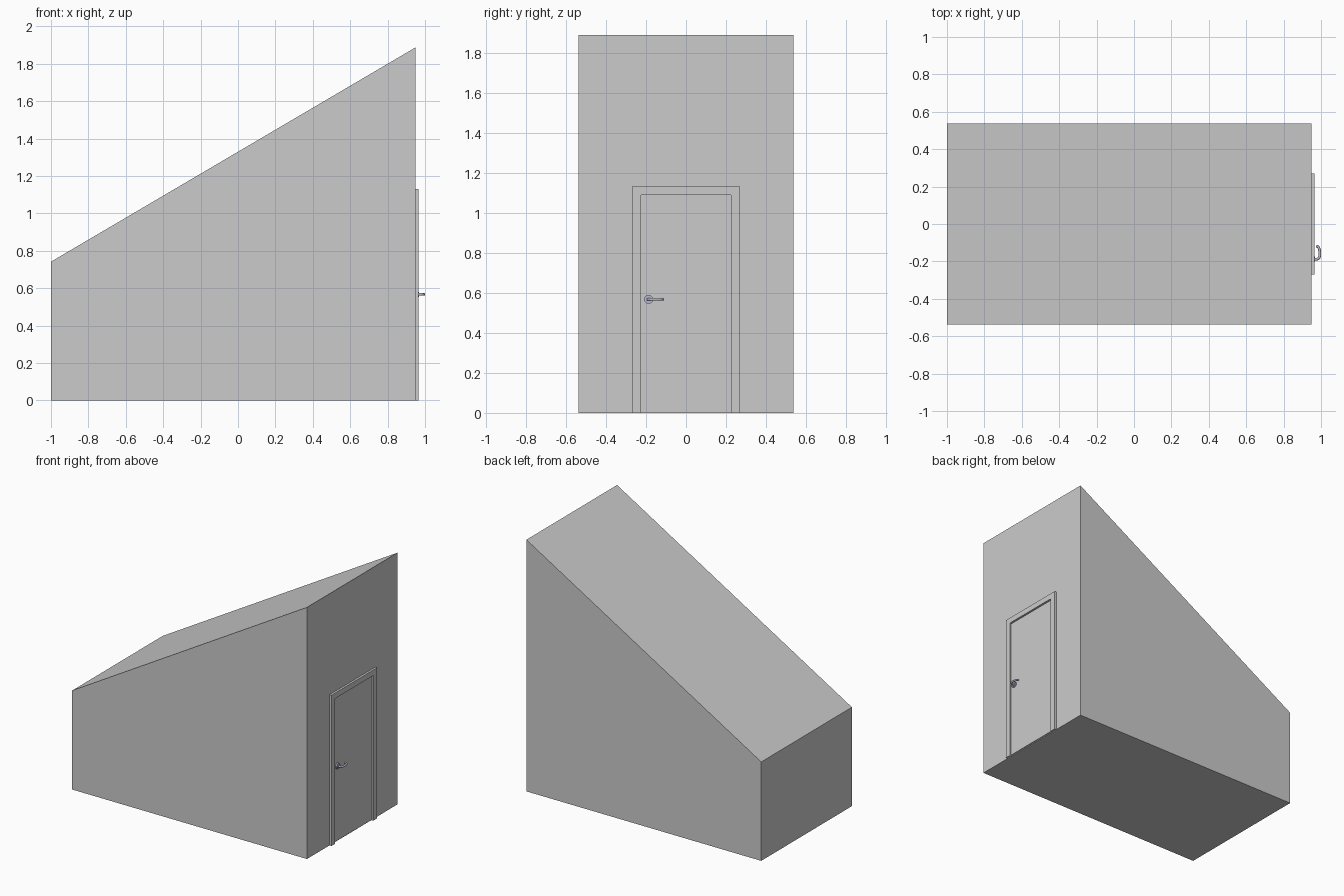
import bpy, bmesh, math
from mathutils import Matrix, Vector

if "Cube" in bpy.data.objects:
    bpy.data.objects.remove(bpy.data.objects["Cube"])


def add_object(name, bm, smooth=False, mat=None):
    bmesh.ops.recalc_face_normals(bm, faces=bm.faces)
    mesh = bpy.data.meshes.new(name)
    bm.to_mesh(mesh)
    bm.free()
    obj = bpy.data.objects.new(name, mesh)
    bpy.context.collection.objects.link(obj)
    if mat:
        mesh.materials.append(mat)
    if smooth:
        mesh.shade_smooth()
        mesh.set_sharp_from_angle(angle=math.radians(35))
    return obj


def extrude_profile(name, points, offset):
    """Turn a flat outline into a solid by sweeping it along offset."""
    bm = bmesh.new()
    face = bm.faces.new([bm.verts.new(p) for p in points])
    new = bmesh.ops.extrude_face_region(bm, geom=[face], use_keep_orig=True)["geom"]
    bmesh.ops.translate(bm, vec=Vector(offset),
                        verts=[v for v in new if isinstance(v, bmesh.types.BMVert)])
    return add_object(name, bm)


def disc(name, x0, x1, radius, y, z, mat):
    """Short cylinder lying along x."""
    bm = bmesh.new()
    place = Matrix.Translation(((x0 + x1) / 2, y, z)) @ Matrix.Rotation(math.pi / 2, 4, 'Y')
    bmesh.ops.create_cone(bm, cap_ends=True, segments=32, radius1=radius,
                          radius2=radius, depth=x1 - x0, matrix=place)
    return add_object(name, bm, True, mat)


WALL = 0.948      # x of the door wall
HALF = 0.537      # half the depth in y

# Wedge-shaped building with a sloping roof
side = [(-1, 0), (WALL, 0), (WALL, 1.887), (-1, 0.742)]
extrude_profile("building_body", [(x, -HALF, z) for x, z in side], (0, 2 * HALF, 0))

# Door frame: an upside-down U standing proud of the wall
frame = [(-0.27, 0), (-0.27, 1.13), (0.27, 1.13), (0.27, 0),
         (0.226, 0), (0.226, 1.088), (-0.226, 1.088), (-0.226, 0)]
extrude_profile("door_frame", [(WALL, y, z) for y, z in frame], (0.016, 0, 0))

# Door leaf with narrow gaps above and below
leaf = [(-0.225, 0.006), (0.225, 0.006), (0.225, 1.083), (-0.225, 1.083)]
extrude_profile("door_leaf", [(WALL, y, z) for y, z in leaf], (0.006, 0, 0))

# Handle rose
metal = bpy.data.materials.new("handle_metal")
metal.diffuse_color = (0.5, 0.5, 0.62, 1)
metal.use_nodes = True
metal.node_tree.nodes["Principled BSDF"].inputs["Base Color"].default_value = metal.diffuse_color
HY, HZ = -0.187, 0.567
disc("handle_rose", WALL + 0.004, 0.964, 0.022, HY, HZ, metal)
disc("handle_collar", 0.962, 0.969, 0.013, HY, HZ, metal)

# Lever: a round bar leaving the rose, turning along the door and curling back
path = [(0.955, HY), (0.982, HY), (0.991, HY + 0.009), (0.993, HY + 0.035),
        (0.990, HY + 0.055), (0.983, HY + 0.066), (0.974, HY + 0.069)]
curve = bpy.data.curves.new("handle_lever", 'CURVE')
curve.dimensions = '3D'
curve.bevel_depth = 0.007
curve.bevel_resolution = 3
curve.use_fill_caps = True
spline = curve.splines.new('BEZIER')
spline.bezier_points.add(len(path) - 1)
spline.resolution_u = 4
for point, (x, y) in zip(spline.bezier_points, path):
    point.co = (x, y, HZ)
    point.handle_left_type = point.handle_right_type = 'AUTO'
curve.materials.append(metal)
lever = bpy.data.objects.new("handle_lever", curve)
bpy.context.collection.objects.link(lever)
